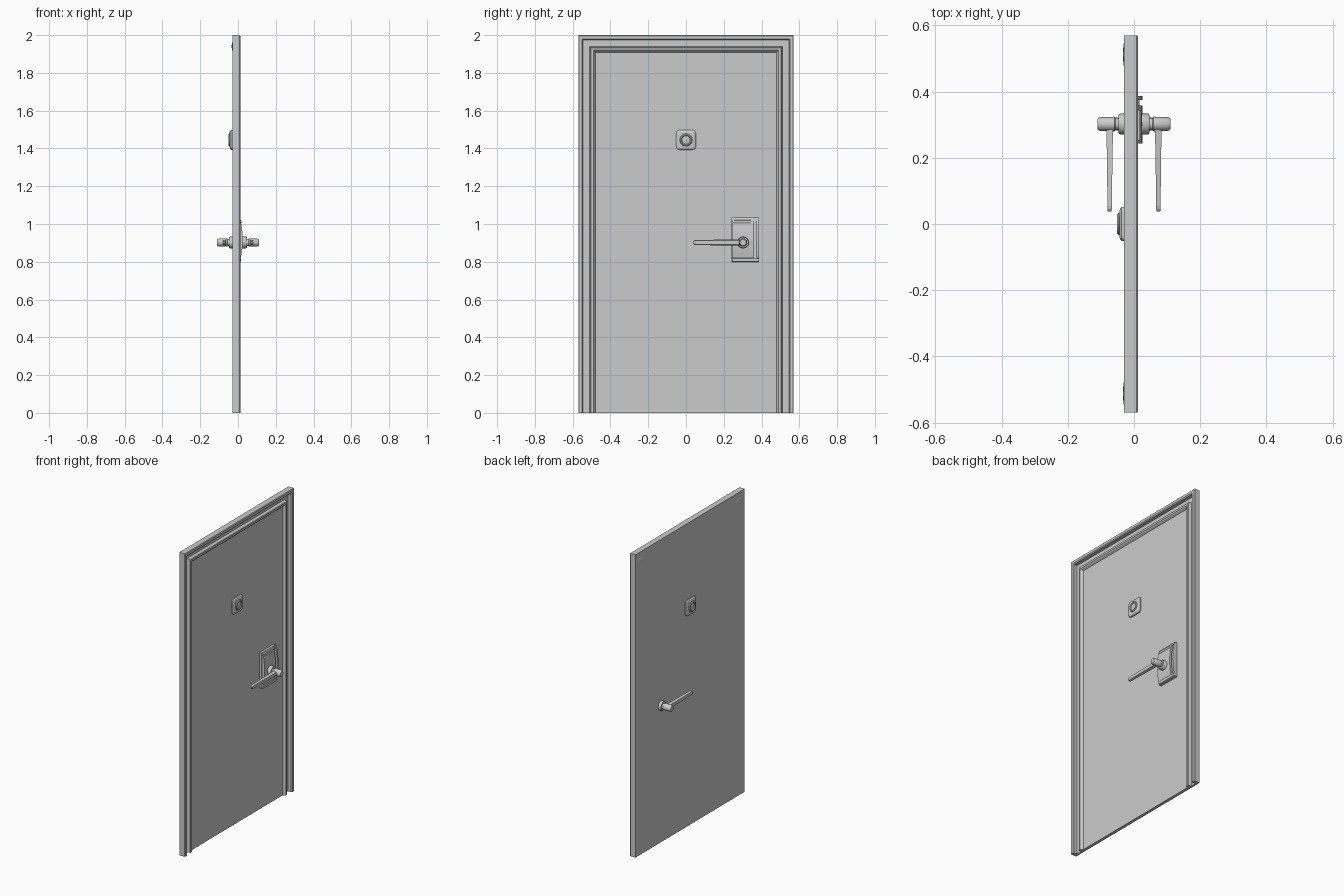
import bpy, bmesh, math
from mathutils import Vector

if "Cube" in bpy.data.objects:
    bpy.data.objects.remove(bpy.data.objects["Cube"])


def finish(name, bm, smooth=False, bevel=0):
    bmesh.ops.recalc_face_normals(bm, faces=bm.faces[:])
    me = bpy.data.meshes.new(name)
    bm.to_mesh(me)
    bm.free()
    ob = bpy.data.objects.new(name, me)
    bpy.context.collection.objects.link(ob)
    if bevel:
        m = ob.modifiers.new("bevel", 'BEVEL')
        m.width, m.segments = bevel, 2
    if smooth:
        bpy.ops.object.select_all(action='DESELECT')
        ob.select_set(True)
        bpy.context.view_layer.objects.active = ob
        bpy.ops.object.shade_smooth_by_angle(angle=math.radians(35))
    return ob


def loft(name, rings, smooth=False):
    """Join closed rings of equal length and cap both ends."""
    bm = bmesh.new()
    vs = [[bm.verts.new(p) for p in r] for r in rings]
    n = len(vs[0])
    for a, b in zip(vs, vs[1:]):
        for i in range(n):
            j = (i + 1) % n
            bm.faces.new((a[i], a[j], b[j], b[i]))
    bm.faces.new(vs[0])
    bm.faces.new(vs[-1])
    return finish(name, bm, smooth)


def lathe(name, prof, y, z, sides=24, sy=1.0, smooth=True):
    """Turn (x, radius) points around an axis parallel to x."""
    rings = [[(x, y + sy * r * math.cos(2 * math.pi * i / sides),
               z + r * math.sin(2 * math.pi * i / sides)) for i in range(sides)]
             for x, r in prof]
    return loft(name, rings, smooth)


def box(name, lo, hi, bevel=0):
    lo, hi = Vector(lo), Vector(hi)
    bm = bmesh.new()
    bmesh.ops.create_cube(bm, size=1)
    bmesh.ops.scale(bm, vec=hi - lo, verts=bm.verts)
    bmesh.ops.translate(bm, vec=(lo + hi) / 2, verts=bm.verts)
    return finish(name, bm, bevel=bevel)


def rounded_square(x, half, rad, y, z, seg=4):
    pts = []
    for k, (sy, sz) in enumerate(((1, 1), (-1, 1), (-1, -1), (1, -1))):
        for i in range(seg + 1):
            a = math.pi / 2 * (k + i / seg)
            pts.append((x, y + sy * (half - rad) + rad * math.cos(a),
                        z + sz * (half - rad) + rad * math.sin(a)))
    return pts


# Door slab and moulded surround: (inset from edge, x) profile mitred round an arch
W, H = 0.57, 2.0
profile = [(0, -0.03), (0, 0.008), (0.004, 0.012), (0.02, 0.012), (0.026, 0.007),
           (0.026, -0.016), (0.060, -0.016), (0.064, 0.003), (0.068, 0.006),
           (0.080, 0.006), (0.086, 0.0), (0.092, -0.01)]
bm = bmesh.new()
st = [[bm.verts.new((x, s * (W - d), (H - d) * t)) for d, x in profile]
      for s, t in ((-1, 0), (-1, 1), (1, 1), (1, 0))]
for a, b in zip(st, st[1:]):
    for i in range(len(profile) - 1):
        bm.faces.new((a[i], a[i + 1], b[i + 1], b[i]))
bm.faces.new([s[0] for s in st])
bm.faces.new([s[-1] for s in st])
bm.faces.new(st[0] + st[3][::-1])
finish("door_with_surround", bm)

# Viewer on both faces: rounded square base with a recessed ring
for side, sx, x0 in (("front", 1, -0.01), ("back", -1, -0.03)):
    base = [(-0.002, 0.052, 0.016), (0.007, 0.052, 0.016),
            (0.011, 0.048, 0.014), (0.014, 0.040, 0.012)]
    loft("viewer_base_" + side,
         [rounded_square(x0 + sx * h, a, r, 0, 1.445) for h, a, r in base])
    ring = [(0.010, 0.034), (0.017, 0.033), (0.021, 0.029), (0.021, 0.025),
            (0.016, 0.022), (0.016, 0.010), (0.018, 0.004)]
    lathe("viewer_ring_" + side, [(x0 + sx * h, r) for h, r in ring], 0, 1.445)

# Lock plate: arched body, backing, edge strip and card slot
arch = [(-0.012, 0.81), (0.006, 0.81), (0.016, 0.825), (0.022, 0.86), (0.025, 0.91),
        (0.023, 0.96), (0.018, 1.0), (0.008, 1.033), (-0.012, 1.033)]
loft("lock_body", [[(x, y, z) for x, z in arch] for y in (0.243, 0.358)])
loft("lock_edge_strip", [[(x, y, z) for x, z in arch] for y in (0.374, 0.387)])
box("lock_backing", (-0.012, 0.24, 0.80), (0.005, 0.387, 1.035), 0.003)
box("lock_bottom_lip", (-0.012, 0.243, 0.80), (0.016, 0.387, 0.818), 0.004)
box("card_slot", (0.0, 0.252, 1.006), (0.018, 0.345, 1.02), 0.002)

# Handles, mirrored on both faces
for side, sx in (("front", 1), ("back", -1)):
    hub = [(0.01, 0.031), (0.042, 0.031), (0.047, 0.028), (0.047, 0.019),
           (0.056, 0.019), (0.059, 0.022), (0.102, 0.021), (0.110, 0.016)]
    lathe("handle_hub_" + side, [(sx * x, r) for x, r in hub], 0.302, 0.902, 16)
    # flat tapering lever, as (y, half height, inner x, outer x)
    lever = [(0.302, 0.015, 0.063, 0.083), (0.2, 0.015, 0.065, 0.082),
             (0.055, 0.014, 0.067, 0.080), (0.045, 0.012, 0.067, 0.080),
             (0.038, 0.006, 0.068, 0.079)]
    loft("handle_lever_" + side,
         [[(sx * a, y, 0.902 - h), (sx * b, y, 0.902 - h * 0.7),
           (sx * b, y, 0.902 + h * 0.7), (sx * a, y, 0.902 + h)]
          for y, h, a, b in lever])

# Shallow pads at the top corners of the back
for s, label in ((-1, "left"), (1, "right")):
    lathe("corner_pad_" + label,
          [(-0.029, 0.025), (-0.0315, 0.02), (-0.033, 0.010), (-0.0333, 0.003)],
          s * 0.512, 1.94, 20, 1.6)
